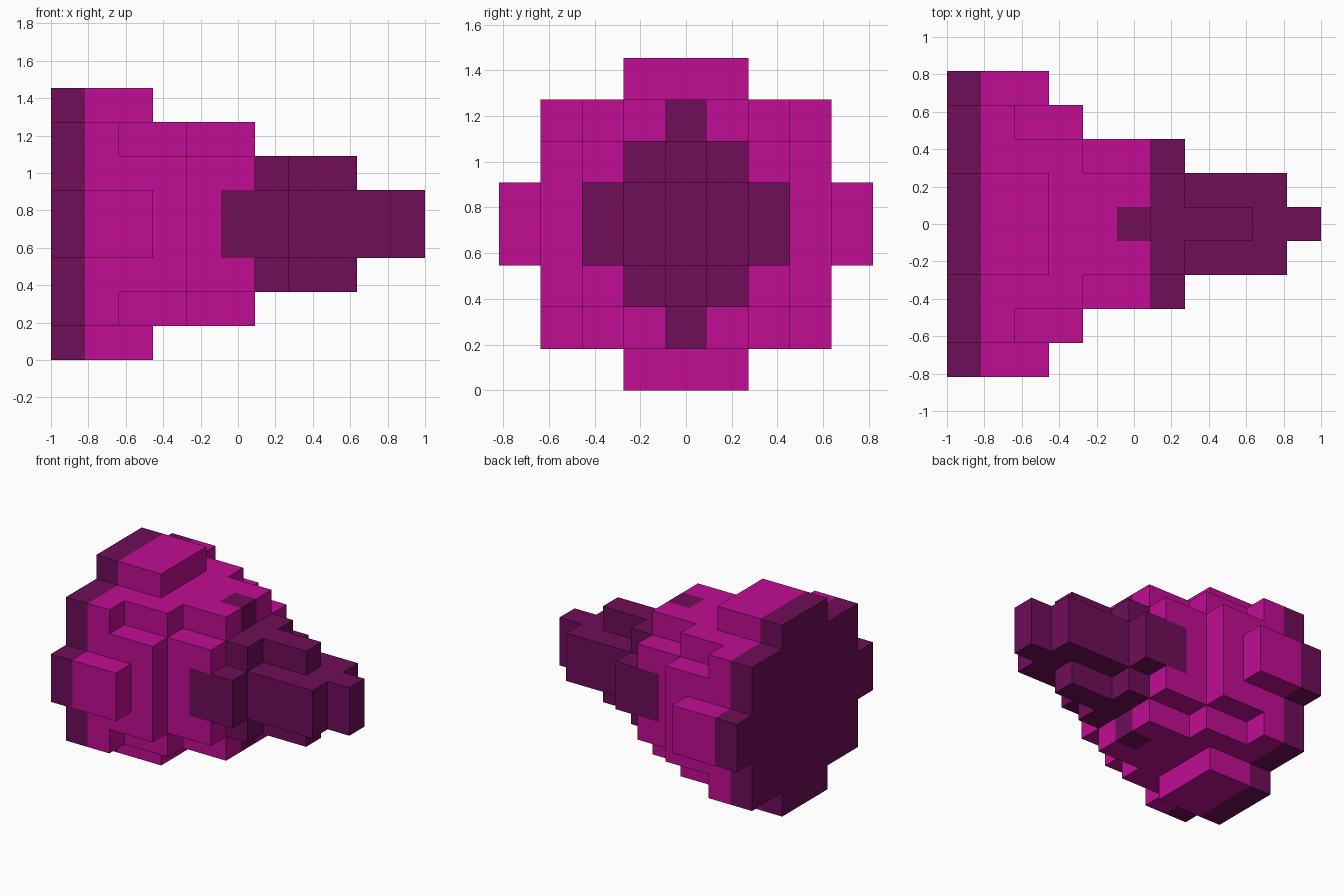
import bpy, bmesh, math
from mathutils import Vector

cube = bpy.data.objects.get("Cube")
if cube:
    bpy.data.objects.remove(cube, do_unlink=True)

S = 2 / 11                       # block size
NY, NZ = 9, 8                    # blocks across y and z
ORIGIN = Vector((-1, -NY * S / 2, 0))

# Column lengths along x: one row per ring out from mid height,
# one entry per step sideways from the centre line
LENGTHS = [[11, 10, 7, 4, 3],
           [9, 7, 6, 4],
           [6, 6, 4, 2],
           [3, 3]]


def material(name, rgb):
    m = bpy.data.materials.new(name)
    m.use_nodes = True
    m.diffuse_color = (*rgb, 1)
    m.node_tree.nodes["Principled BSDF"].inputs["Base Color"].default_value = (*rgb, 1)
    return m


magenta = material("magenta", (0.527, 0.004, 0.292))
plum = material("dark plum", (0.156, 0.004, 0.098))

# Sort every block into the back plate, the stepped body or the pointed tip
parts = {"back_plate": set(), "stepped_body": set(), "pointed_tip": set()}
for j in range(NY):
    for k in range(NZ):
        side = abs(j - NY // 2)
        ring = k - NZ // 2 if k >= NZ // 2 else NZ // 2 - 1 - k
        if side >= len(LENGTHS[ring]):
            continue
        for i in range(LENGTHS[ring][side]):
            if i == 0:
                name = "back_plate"
            elif i >= 5 and side + ring <= 2:
                name = "pointed_tip"
            else:
                name = "stepped_body"
            parts[name].add((i, j, k))
solid = set().union(*parts.values())


def build(name, cells, mat):
    """Skin the outward faces of a set of blocks and merge flat areas."""
    bm = bmesh.new()
    for cell in sorted(cells):
        for axis in range(3):
            u, v = (axis + 1) % 3, (axis + 2) % 3
            for sign in (0, 1):
                neighbour = list(cell)
                neighbour[axis] += 1 if sign else -1
                if tuple(neighbour) in solid:
                    continue
                quad = []
                for du, dv in ((0, 0), (1, 0), (1, 1), (0, 1)):
                    p = Vector(cell)
                    p[axis] += sign
                    p[u] += du
                    p[v] += dv
                    quad.append(bm.verts.new(ORIGIN + p * S))
                bm.faces.new(quad if sign else quad[::-1])
    bmesh.ops.remove_doubles(bm, verts=bm.verts[:], dist=1e-4)
    bmesh.ops.dissolve_limit(bm, angle_limit=math.radians(1),
                             verts=bm.verts[:], edges=bm.edges[:])
    mesh = bpy.data.meshes.new(name)
    bm.to_mesh(mesh)
    bm.free()
    mesh.materials.append(mat)
    bpy.context.collection.objects.link(bpy.data.objects.new(name, mesh))


build("back_plate", parts["back_plate"], plum)
build("stepped_body", parts["stepped_body"], magenta)
build("pointed_tip", parts["pointed_tip"], plum)
